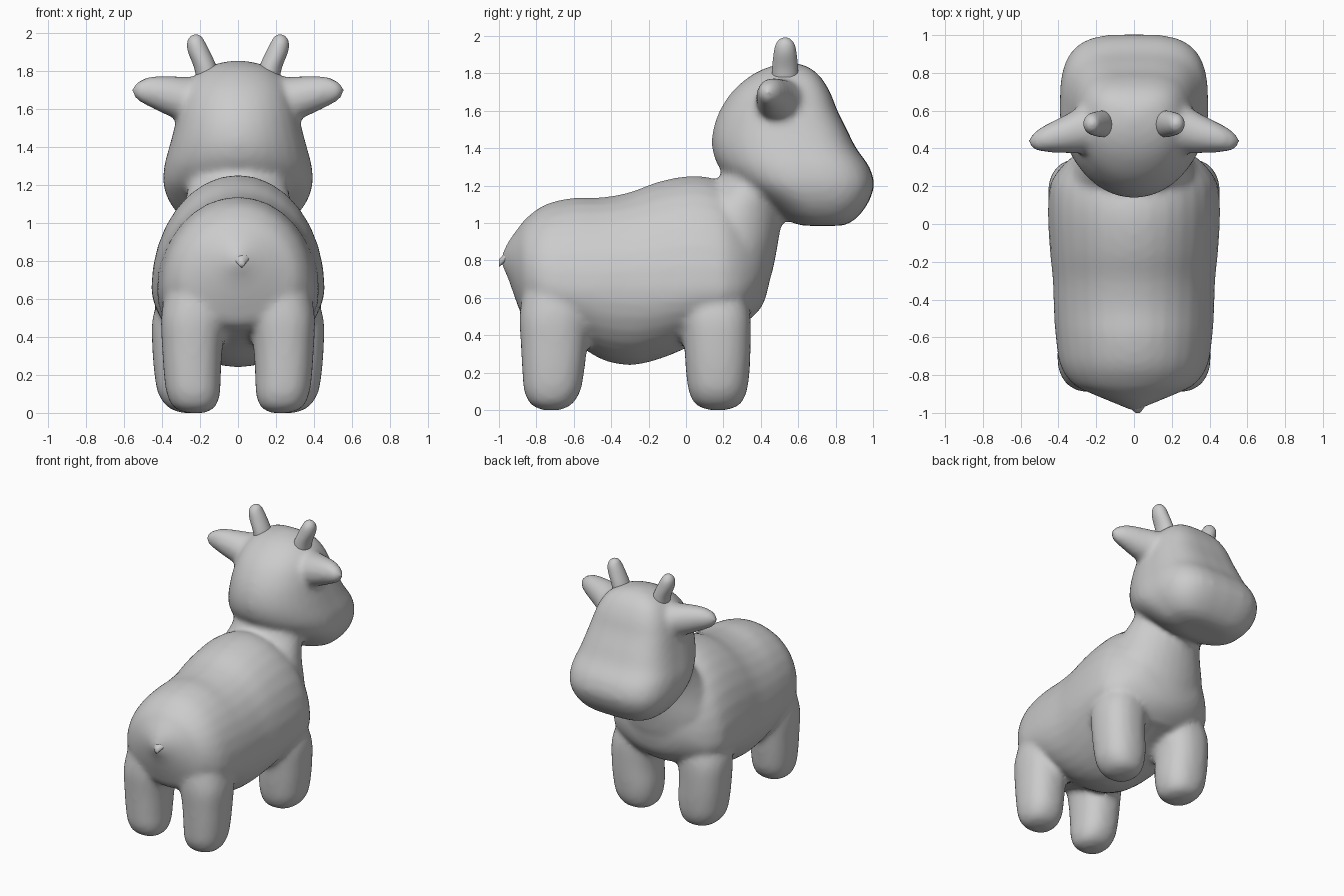
import bpy, bmesh, math

SIDES = 32


def spline(rows, steps=4):
    """Catmull-Rom interpolation through a list of section tuples."""
    out = []
    for i in range(len(rows) - 1):
        p0, p1 = rows[max(i - 1, 0)], rows[i]
        p2, p3 = rows[i + 1], rows[min(i + 2, len(rows) - 1)]
        for s in range(steps):
            t = s / steps
            out.append([0.5 * (2 * b + (c - a) * t + (2 * a - 5 * b + 4 * c - d) * t * t
                               + (3 * b - a - 3 * c + d) * t ** 3)
                        for a, b, c, d in zip(p0, p1, p2, p3)])
    return out + [list(rows[-1])]


def loft(bm, rows, place, n_lo=2.0, n_hi=2.0):
    """Section = (t, u centre, u half width, v low, v middle, v high)."""
    def power(x, n):
        return math.copysign(abs(x) ** (2 / n), x)
    rings = []
    for t, uc, w, lo, mid, hi in spline(rows):
        ring = []
        for k in range(SIDES):
            a = 2 * math.pi * k / SIDES
            c, s = math.cos(a), math.sin(a)
            n = n_hi if s > 0 else n_lo
            v = mid + power(s, n) * ((hi - mid) if s > 0 else (mid - lo))
            ring.append(bm.verts.new(place(t, uc + w * power(c, n), v)))
        rings.append(ring)
    faces = [bm.faces.new(rings[0]), bm.faces.new(rings[-1])]
    for r0, r1 in zip(rings, rings[1:]):
        for k in range(SIDES):
            j = (k + 1) % SIDES
            faces.append(bm.faces.new((r0[k], r0[j], r1[j], r1[k])))
    bmesh.ops.recalc_face_normals(bm, faces=faces)


def round_rows(rows):
    """(t, u, v, ru, rv) -> symmetric loft sections."""
    return [(t, u, ru, v - rv, v, v + rv) for t, u, v, ru, rv in rows]


def make_object(name, bm):
    mesh = bpy.data.meshes.new(name)
    bm.to_mesh(mesh)
    bm.free()
    for p in mesh.polygons:
        p.use_smooth = True
    ob = bpy.data.objects.new(name, mesh)
    bpy.context.collection.objects.link(ob)
    return ob


def along_y(t, u, v):
    return (u, t, v)


def along_z(t, u, v):
    return (u, v, t)


bm = bmesh.new()

# torso, rump to chest
loft(bm, [
    (-0.985, 0, 0.02, 0.77, 0.80, 0.83), (-0.95, 0, 0.10, 0.70, 0.80, 0.90),
    (-0.90, 0, 0.22, 0.56, 0.76, 0.97), (-0.85, 0, 0.32, 0.46, 0.72, 1.03),
    (-0.75, 0, 0.39, 0.42, 0.67, 1.10), (-0.60, 0, 0.415, 0.36, 0.65, 1.135),
    (-0.45, 0, 0.425, 0.27, 0.65, 1.137), (-0.30, 0, 0.43, 0.24, 0.65, 1.165),
    (-0.15, 0, 0.445, 0.27, 0.65, 1.22), (0.0, 0, 0.455, 0.33, 0.65, 1.25),
    (0.12, 0, 0.455, 0.39, 0.65, 1.245), (0.22, 0, 0.44, 0.43, 0.65, 1.20),
    (0.32, 0, 0.37, 0.47, 0.67, 1.10), (0.41, 0, 0.24, 0.56, 0.75, 0.98),
    (0.45, 0, 0.08, 0.70, 0.78, 0.86)], along_y)

# chest and neck
loft(bm, [
    (0.45, 0, 0.20, 0.0, 0.15, 0.30), (0.55, 0, 0.29, 0.0, 0.18, 0.375),
    (0.70, 0, 0.36, 0.0, 0.20, 0.45), (0.85, 0, 0.36, 0.0, 0.21, 0.485),
    (1.00, 0, 0.32, 0.0, 0.22, 0.51), (1.10, 0, 0.285, 0.05, 0.28, 0.53),
    (1.20, 0, 0.26, 0.15, 0.36, 0.58), (1.32, 0, 0.25, 0.22, 0.42, 0.62)], along_z)

# head with a broad flat muzzle
loft(bm, [
    (0.985, 0, 0.18, 0.62, 0.72, 0.84), (1.02, 0, 0.28, 0.53, 0.70, 0.905),
    (1.10, 0, 0.355, 0.42, 0.66, 0.97), (1.20, 0, 0.392, 0.27, 0.60, 1.005),
    (1.30, 0, 0.388, 0.175, 0.57, 0.98), (1.40, 0, 0.362, 0.14, 0.54, 0.91),
    (1.50, 0, 0.335, 0.145, 0.52, 0.86), (1.60, 0, 0.31, 0.18, 0.51, 0.81),
    (1.70, 0, 0.275, 0.245, 0.51, 0.77), (1.78, 0, 0.22, 0.335, 0.53, 0.72),
    (1.83, 0, 0.14, 0.43, 0.55, 0.66), (1.855, 0, 0.03, 0.53, 0.56, 0.59)],
    along_z, 2.0, 3.3)

# legs and ears, both sides
for side in (-1, 1):
    def upright(t, u, v, side=side):
        return (side * u, v, t)

    def sideways(t, u, v, side=side):
        return (side * t, u, v)

    loft(bm, round_rows([
        (0.0, 0.25, 0.17, 0.05, 0.05), (0.03, 0.255, 0.17, 0.115, 0.12),
        (0.10, 0.265, 0.17, 0.155, 0.155), (0.20, 0.27, 0.17, 0.17, 0.17),
        (0.35, 0.28, 0.168, 0.172, 0.178), (0.50, 0.27, 0.16, 0.18, 0.185),
        (0.65, 0.22, 0.14, 0.18, 0.18)]), upright, 2.3, 2.3)
    loft(bm, round_rows([
        (0.0, 0.225, -0.72, 0.05, 0.05), (0.03, 0.23, -0.72, 0.11, 0.11),
        (0.10, 0.235, -0.715, 0.14, 0.15), (0.20, 0.24, -0.71, 0.15, 0.165),
        (0.35, 0.24, -0.705, 0.16, 0.178), (0.50, 0.23, -0.70, 0.175, 0.19),
        (0.65, 0.20, -0.68, 0.18, 0.19)]), upright, 2.3, 2.3)
    loft(bm, round_rows([
        (0.18, 0.53, 1.64, 0.14, 0.13), (0.28, 0.50, 1.65, 0.125, 0.12),
        (0.37, 0.475, 1.67, 0.10, 0.105), (0.46, 0.455, 1.69, 0.075, 0.082),
        (0.525, 0.44, 1.695, 0.05, 0.052), (0.56, 0.435, 1.695, 0.012, 0.015)]), sideways)

# blend everything into one skin
body = make_object("body_head_and_legs", bm)
remesh = body.modifiers.new("blend", 'REMESH')
remesh.mode = 'VOXEL'
remesh.voxel_size = 0.02
remesh.use_smooth_shade = True
smooth = body.modifiers.new("soften", 'SMOOTH')
smooth.factor = 0.5
smooth.iterations = 8

# horns
for name, side in (("left_horn", -1), ("right_horn", 1)):
    bm = bmesh.new()
    loft(bm, round_rows([
        (1.74, 0.155, 0.53, 0.06, 0.07), (1.82, 0.172, 0.53, 0.06, 0.07),
        (1.90, 0.205, 0.53, 0.058, 0.062), (1.95, 0.22, 0.53, 0.047, 0.052),
        (1.98, 0.222, 0.53, 0.03, 0.032), (1.992, 0.222, 0.53, 0.008, 0.008)]),
        lambda t, u, v, s=side: (s * u, v, t))
    make_object(name, bm)

# tail nub
bm = bmesh.new()
loft(bm, round_rows([
    (-1.0, 0.02, 0.785, 0.012, 0.02), (-0.97, 0.015, 0.81, 0.04, 0.025),
    (-0.92, 0, 0.83, 0.08, 0.03)]), along_y)
make_object("tail", bm)
